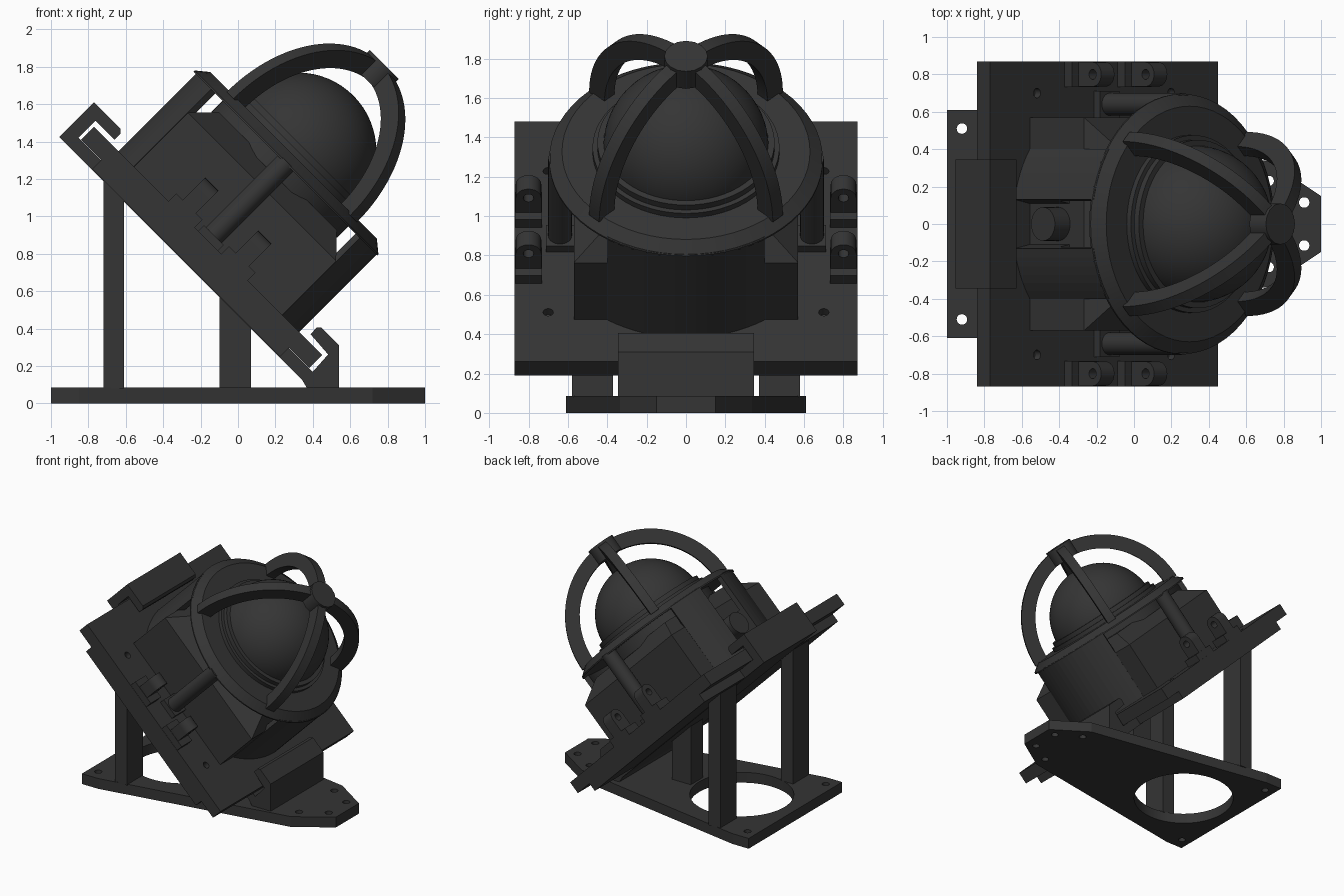
import bpy, bmesh, math
from mathutils import Matrix, Vector

if "Cube" in bpy.data.objects:
    bpy.data.objects.remove(bpy.data.objects["Cube"])

# Tilted frame: local x runs down the slope, local z leaves the plate; origin on the lamp axis
S = math.sqrt(0.5)
TILT = Matrix(((S, 0, S, 0), (0, 1, 0, 0), (-S, 0, S, 0), (0, 0, 0, 1))) @ Matrix.Translation((-0.728, 0, 0))
FLAT = Matrix.Identity(4)
dark = bpy.data.materials.new("dark_grey")
dark.diffuse_color = (0.035, 0.035, 0.035, 1)
dark.use_nodes = True
dark.node_tree.nodes["Principled BSDF"].inputs["Base Color"].default_value = dark.diffuse_color


def finish(name, bm, mat=TILT, smooth=False):
    bmesh.ops.recalc_face_normals(bm, faces=bm.faces)
    me = bpy.data.meshes.new(name)
    bm.to_mesh(me)
    bm.free()
    me.transform(mat)
    me.materials.append(dark)
    ob = bpy.data.objects.new(name, me)
    bpy.context.collection.objects.link(ob)
    if smooth:
        bpy.ops.object.select_all(action='DESELECT')
        ob.select_set(True)
        bpy.context.view_layer.objects.active = ob
        bpy.ops.object.shade_smooth_by_angle(angle=math.radians(35))
    return ob


def loft(name, loops, mat=TILT, smooth=False):
    """Skin closed loops of equal length and cap both ends."""
    bm = bmesh.new()
    rows = [[bm.verts.new(p) for p in lp] for lp in loops]
    n = len(rows[0])
    for a, b in zip(rows, rows[1:]):
        for i in range(n):
            bm.faces.new((a[i], a[(i + 1) % n], b[(i + 1) % n], b[i]))
    bm.faces.new(rows[0])
    bm.faces.new(rows[-1])
    return finish(name, bm, mat, smooth)


def prism_y(name, pts, y0, y1, mat=TILT, smooth=False):
    return loft(name, [[(x, y, z) for x, z in pts] for y in (y0, y1)], mat, smooth)


def prism_z(name, pts, z0, z1, mat=TILT):
    return loft(name, [[(x, y, z) for x, y in pts] for z in (z0, z1)], mat)


def box(name, x0, x1, y0, y1, z0, z1, mat=TILT):
    return prism_y(name, [(x0, z0), (x1, z0), (x1, z1), (x0, z1)], y0, y1, mat)


def rod(name, a, b, r, mat=TILT, seg=32):
    a, b = Vector(a), Vector(b)
    q = (b - a).to_track_quat('Z', 'Y')
    ring = [q @ Vector((r * math.cos(t), r * math.sin(t), 0)) for t in
            [2 * math.pi * i / seg for i in range(seg)]]
    return loft(name, [[a + p for p in ring], [b + p for p in ring]], mat, True)


def revolve(name, prof, a0=0, a1=360, seg=64, smooth=True):
    """Spin a closed (r, z) profile about the axis, fully or over an arc."""
    full = a1 - a0 == 360
    loops = []
    for i in range(seg + (not full)):
        t = math.radians(a0 + (a1 - a0) * i / seg)
        loops.append([(r * math.cos(t), r * math.sin(t), z) for r, z in prof])
    if not full:
        return loft(name, loops, TILT, smooth)
    bm = bmesh.new()
    rows = [[bm.verts.new(p) for p in lp] for lp in loops]
    n = len(prof)
    for k in range(seg):
        a, b = rows[k], rows[(k + 1) % seg]
        for i in range(n):
            bm.faces.new((a[i], a[(i + 1) % n], b[(i + 1) % n], b[i]))
    return finish(name, bm, TILT, smooth)


def drill(ob, holes, z0, z1, mat=TILT):
    """Cut round holes (x, y, r) through an object."""
    for x, y, r in holes:
        c = rod("cutter", (x, y, z0), (x, y, z1), r, mat, 64 if r > 0.1 else 20)
        c.hide_render = True
        m = ob.modifiers.new("hole", 'BOOLEAN')
        m.operation, m.solver, m.object = 'DIFFERENCE', 'EXACT', c
        bpy.context.view_layer.objects.active = ob
        bpy.ops.object.modifier_apply(modifier=m.name)
        bpy.data.objects.remove(c)


# Base slab with large opening and bolt holes
half = [(-1, .61), (-.85, .61), (.72, .335), (1, .15)]
base = prism_z("base", half + [(x, -y) for x, y in reversed(half)], 0, .085, FLAT)
drill(base, [(-.51, 0, .39)] + [(x, s * y, .028) for s in (1, -1)
      for x, y in ((-.92, .51), (.91, .115), (.72, .23))], -.1, .2, FLAT)


# Posts cut to the slope
def post(name, x0, x1, y0, y1):
    prism_y(name, [(x0, .08), (x1, .08), (x1, .5 - x1), (x0, .5 - x0)], y0, y1, FLAT)


post("rear_post_left", -.72, -.61, .37, .58)
post("rear_post_right", -.72, -.61, -.58, -.37)
post("centre_post", -.1, .07, -.08, .08)

# Mounting plate, under plate and the clips that hold it
plate = box("mounting_plate", -.8625, .8625, -.87, .87, .403, .502)
drill(plate, [(sx * .507, sy * .7, .026) for sx in (1, -1) for sy in (1, -1)], .46, .6)
box("under_plate", -.71, .71, -.87, .87, .335, .403)
box("clip_strip", -.9, .93, -.345, .345, .332, .402)
prism_y("upper_clip", [(-.955, .332), (-.88, .332), (-.88, .53), (-.735, .53),
                       (-.735, .575), (-.755, .594), (-.955, .594)], -.345, .345)
prism_y("lower_clip", [(.37, .08), (.54, .08), (.54, .31), (.445, .405), (.42, .405), (.388, .37),
                       (.482, .262), (.40, .17), (.34, .13)], -.345, .345, FLAT)


# Housing: square box with sloped shoulders
def square(h, w, z):
    return [(-h, -w, z), (h, -w, z), (h, w, z), (-h, w, z)]


loft("housing", [square(.56, .57, .5), square(.56, .57, .91), square(.445, .42, 1.03)])
shield = [(.55, .5), (.69, .5), (.69, 1.1), (.65, 1.1), (.65, .8), (.55, .8)]
revolve("front_shield", shield, -35.4, 35.4, 16, False)
revolve("rear_shield_left", shield, 144.6, 169, 6, False)
revolve("rear_shield_right", shield, 191, 215.4, 6, False)
rod("rear_knob", (-.5, 0, .715), (-.675, 0, .715), .09)

# Flange, stepped collar and ball
revolve("flange", [(.42, 1.1), (.695, 1.085), (.695, 1.095), (.63, 1.148), (.42, 1.148)])
revolve("collar", [(.36, 1.0), (.475, 1.0), (.475, 1.18), (.45, 1.18), (.45, 1.215), (.36, 1.215)])
bm = bmesh.new()
bmesh.ops.create_uvsphere(bm, u_segments=64, v_segments=32, radius=.42)
bmesh.ops.translate(bm, verts=bm.verts, vec=(0, 0, 1.18))
finish("ball", bm, TILT, True)

# Cage: four curved arms meeting at a hub
N = 24
arc = [math.pi / 2 * i / N for i in range(N + 1)]
for k in range(4):
    turn = TILT @ Matrix.Rotation(math.radians(45 + 90 * k), 4, 'Z')
    loops = []
    for t in arc:
        c, s = math.cos(t), math.sin(t)
        o, i = (.66 * c, 1.135 + .69 * s), (.55 * c, 1.135 + .58 * s)
        loops.append([(o[0], -.036, o[1]), (o[0], .036, o[1]), (i[0], .036, i[1]), (i[0], -.036, i[1])])
    loft("cage_arm_%d" % (k + 1), loops, turn, True)
rod("cage_hub", (0, 0, 1.71), (0, 0, 1.835), .11, TILT, 16)

# Side rods and hinge lugs, mirrored left and right
for s, side in ((1, "left"), (-1, "right")):
    rod("side_rod_" + side, (0, s * .64, .5), (0, s * .64, 1.1), .06)
    box("rod_foot_" + side, -.075, .075, *sorted((s * .56, s * .71)), .5, .545)
    for k, x in enumerate((-.2, .2)):
        tag = "%s_%d" % (side, k + 1)
        yc = s * .8
        out = [(yc - .065, .5), (yc + .065, .5)] + [
            (yc + .065 * math.cos(math.pi * i / 12), .665 + .065 * math.sin(math.pi * i / 12))
            for i in range(13)]
        # rounded lug with a pin hole, split as outer wall around the hole
        lug = loft("lug_" + tag, [[(xx, y, z) for y, z in out] for xx in (x - .05, x + .05)], TILT, True)
        c = rod("cutter", (x - .2, yc, .665), (x + .2, yc, .665), .027, TILT, 20)
        c.hide_render = True
        m = lug.modifiers.new("pin_hole", 'BOOLEAN')
        m.operation, m.solver, m.object = 'DIFFERENCE', 'EXACT', c
        bpy.context.view_layer.objects.active = lug
        bpy.ops.object.modifier_apply(modifier=m.name)
        bpy.data.objects.remove(c)
        box("lug_base_" + tag, x - .1, x + .1, yc - .068, yc + .068, .5, .56)
